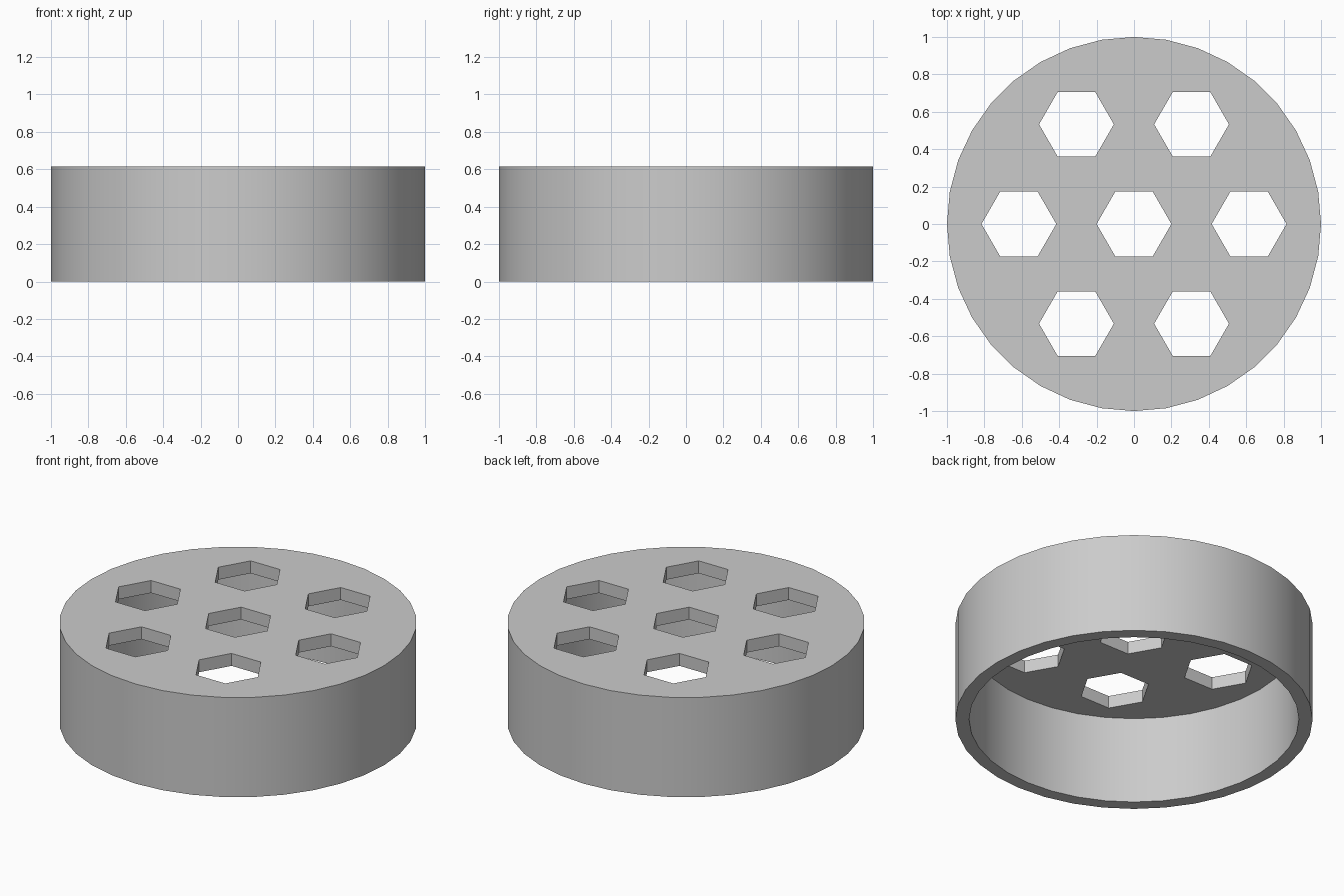
import bpy
import math

cube = bpy.data.objects.get("Cube")
if cube:
    bpy.data.objects.remove(cube, do_unlink=True)

WALL = 1 / 13            # thickness of the rim and of the top plate
HEIGHT = 8 / 13
PITCH = 8 / 13           # distance between neighbouring holes
HOLE_RADIUS = 0.2

grey = bpy.data.materials.new("plain grey")
grey.use_nodes = True
colour = (0.6, 0.6, 0.6, 1)
grey.diffuse_color = colour
grey.node_tree.nodes["Principled BSDF"].inputs["Base Color"].default_value = colour


def prism(name, sides, radius, bottom, top, x=0, y=0):
    """Upright prism with a corner on the +x side."""
    bpy.ops.mesh.primitive_cylinder_add(
        vertices=sides, radius=radius, depth=top - bottom,
        location=(x, y, (bottom + top) / 2), rotation=(0, 0, math.pi / 2))
    obj = bpy.context.object
    obj.name = name
    obj.data.materials.append(grey)
    return obj


# Solid round body
cap = prism("perforated_cap", 36, 1, 0, HEIGHT)

# Hollow underside
cutters = [prism("cavity_cutter", 36, 1 - WALL, -0.2, HEIGHT - WALL)]

# One central hexagonal hole and a ring of six around it
centres = [(0, 0)] + [(PITCH * math.cos(i * math.pi / 3),
                       PITCH * math.sin(i * math.pi / 3)) for i in range(6)]
for x, y in centres:
    cutters.append(prism("hole_cutter", 6, HOLE_RADIUS, HEIGHT / 2, HEIGHT + 0.2, x, y))

# Cut everything, then discard the cutters
bpy.ops.object.select_all(action="DESELECT")
cap.select_set(True)
bpy.context.view_layer.objects.active = cap
for cutter in cutters:
    cutter.hide_render = True
    cut = cap.modifiers.new("cut", "BOOLEAN")
    cut.operation = "DIFFERENCE"
    cut.solver = "EXACT"
    cut.object = cutter
    bpy.ops.object.modifier_apply(modifier=cut.name)
for cutter in cutters:
    bpy.data.objects.remove(cutter, do_unlink=True)

# Smooth round walls, crisp rims and hexagons
bpy.ops.object.shade_smooth_by_angle(angle=math.radians(30))
